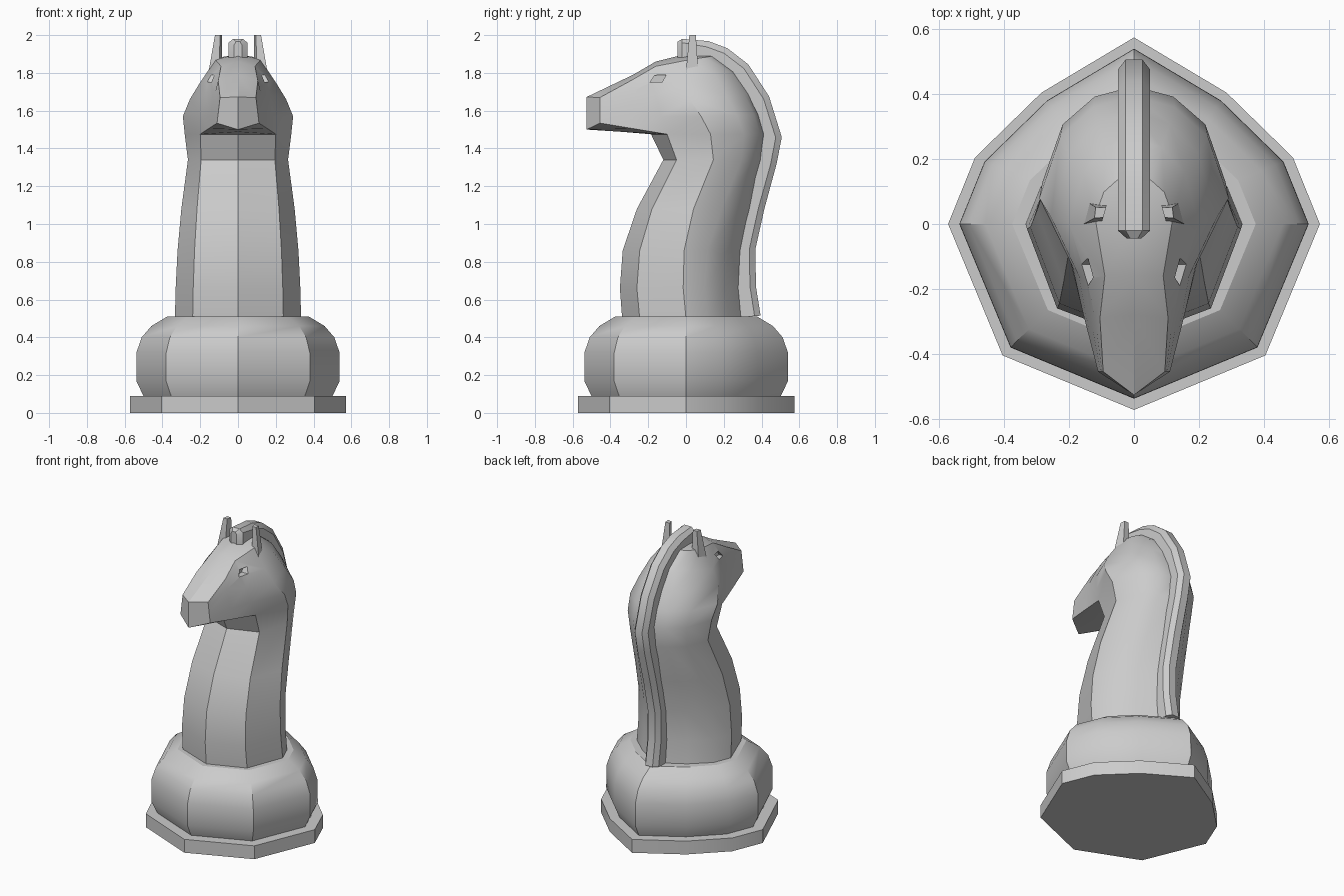
import bpy, bmesh
from mathutils import Vector

if "Cube" in bpy.data.objects:
    bpy.data.objects.remove(bpy.data.objects["Cube"])

# Half outline shared by base and bulge (front to back)
HALF = [(0, -.573), (.405, -.405), (.573, 0), (.49, .205), (.285, .405), (0, .575)]
OUTLINE = HALF + [(-x, y) for x, y in HALF[-2:0:-1]]


def finish(name, bm, angle=30):
    bmesh.ops.remove_doubles(bm, verts=bm.verts, dist=.0005)
    bmesh.ops.dissolve_degenerate(bm, edges=bm.edges, dist=.0005)
    bmesh.ops.recalc_face_normals(bm, faces=bm.faces)
    me = bpy.data.meshes.new(name)
    bm.to_mesh(me)
    bm.free()
    ob = bpy.data.objects.new(name, me)
    bpy.context.collection.objects.link(ob)
    bpy.ops.object.select_all(action='DESELECT')
    ob.select_set(True)
    bpy.context.view_layer.objects.active = ob
    if angle:
        bpy.ops.object.shade_smooth_by_angle(angle=angle * 3.14159 / 180)
    return ob


def loft(bm, rings):
    """Closed rings joined by quads, capped at both ends."""
    vs = [[bm.verts.new(p) for p in r] for r in rings]
    n = len(vs[0])
    for a, b in zip(vs, vs[1:]):
        for i in range(n):
            j = (i + 1) % n
            bm.faces.new((a[i], a[j], b[j], b[i]))
    bm.faces.new(vs[0][::-1])
    bm.faces.new(vs[-1])


def sheet(bm, rows):
    """Open grid of quads, mirrored across x."""
    for s in (1, -1):
        vs = [[bm.verts.new((s * p[0], p[1], p[2])) for p in r] for r in rows]
        for a, b in zip(vs, vs[1:]):
            for i in range(min(len(a), len(b)) - 1):
                bm.faces.new((a[i], a[i + 1], b[i + 1], b[i]))


def half_cap(bm, ring):
    for s in (1, -1):
        bm.faces.new([bm.verts.new((s * p[0], p[1], p[2])) for p in ring])


def turned(name, levels):
    bm = bmesh.new()
    loft(bm, [[(x * s, y * s, z) for x, y in OUTLINE] for s, z in levels])
    return finish(name, bm)


# Foot slab and rounded bulge
turned("base_slab", [(1, 0), (1, .09)])
turned("base_bulge", [(.87, .085), (.94, .17), (.938, .32), (.89, .40), (.80, .46), (.655, .51)])

# Neck levels: z, front y, corner x, corner y, side x, side y, back y
NECK = [(.50, -.338, .24, -.245, .334, .0, .32),
        (.66, -.35, .237, -.26, .33, -.015, .305),
        (.86, -.335, .23, -.245, .32, -.01, .315),
        (1.08, -.26, .217, -.18, .30, .04, .36),
        (1.34, -.12, .195, -.05, .265, .145, .41),
        (1.475, -.185, .20, -.10, .282, .13, .425)]
# Seam between face and skull, from crown to jaw, with matching nape points (y, z)
SEAM = [(0, 0, 1.90), (.12, .02, 1.87), (.20, 0, 1.75), (.255, .02, 1.66), (.292, .08, 1.57), (.282, .13, 1.475)]
NAPE = [(0, 1.90), (.15, 1.89), (.265, 1.81), (.345, 1.69), (.395, 1.58), (.425, 1.475)]


def back_arc(side, by, bz, round_):
    """Curve from the side edge round to the nape."""
    sx, sy, sz = side
    neck, skull = ((.86, .36), (.5, .7)), ((.78, .60), (.43, .89))
    arc = [(1, 0)] + [(p[0] + (q[0] - p[0]) * round_, p[1] + (q[1] - p[1]) * round_)
                      for p, q in zip(neck, skull)] + [(0, 1)]
    return [(sx * a, sy + (by - sy) * b, sz + (bz - sz) * b) for a, b in arc]


# Neck and head in one skin
bm = bmesh.new()
front = [[(0, f, z), (cx, cy, z), (sx, sy, z)] for z, f, cx, cy, sx, sy, b in NECK]
back = [back_arc((sx, sy, z), b, z, min(1, max(0, (z - .8) / .65))) for z, f, cx, cy, sx, sy, b in NECK]
back[-1] = back_arc(SEAM[5], *NAPE[5], 1)
sheet(bm, front)
sheet(bm, back)
sheet(bm, [back_arc(s, *n, 1) for s, n in zip(SEAM, NAPE)])
half_cap(bm, front[0] + back[0][1:])
brow = [(0, -.16, 1.86), (.09, -.16, 1.835), (.145, -.17, 1.76), (.17, -.16, 1.68),
        (.19, -.13, 1.57), (.20, -.10, 1.475), (0, -.185, 1.475)]
nose = [(0, -.28, 1.79), (.105, -.29, 1.76), (.12, -.29, 1.70), (.134, -.29, 1.64),
        (.147, -.285, 1.575), (.156, -.28, 1.505), (0, -.34, 1.488)]
muzzle = [(0, -.527, 1.672)] + [(.095 + .004 * i, -.455, 1.67 - .034 * i) for i in range(5)] + [(0, -.527, 1.50)]
sheet(bm, [SEAM, brow, nose, muzzle])
half_cap(bm, muzzle)
body = finish("neck_and_head", bm, 0)

# Shallow slanted eye recesses
bm = bmesh.new()
eye = [(-.19, 1.75), (-.125, 1.753), (-.105, 1.79), (-.165, 1.787)]
for s in (1, -1):
    loft(bm, [[(s * x, y, z) for y, z in eye] for x in (.115, .25)])
cutter = finish("eye_cutter", bm, 0)
cutter.hide_render = True
bpy.context.view_layer.objects.active = body
mod = body.modifiers.new("eyes", 'BOOLEAN')
mod.operation, mod.object, mod.solver = 'DIFFERENCE', cutter, 'EXACT'
bpy.ops.object.modifier_apply(modifier="eyes")
bpy.data.objects.remove(cutter)
bpy.ops.object.select_all(action='DESELECT')
body.select_set(True)
bpy.ops.object.shade_smooth_by_angle(angle=.5236)

# Mane: bevelled strip swept along the nape; outer edge and inner edge (y, z)
OUTER = [(.395, .515), (.37, .67), (.368, .87), (.415, 1.08), (.48, 1.32), (.507, 1.46), (.44, 1.675),
         (.33, 1.845), (.22, 1.93), (.12, 1.968), (-.02, 1.98), (-.045, 1.965)]
INNER = [(.27, .505), (.25, .68), (.26, .87), (.31, 1.09), (.36, 1.31), (.38, 1.45), (.32, 1.62),
         (.24, 1.76), (.15, 1.83), (.08, 1.85), (-.02, 1.86), (-.045, 1.86)]
bm = bmesh.new()
rings = []
for i, (o, n) in enumerate(zip(OUTER, INNER)):
    w = .022 if i == len(OUTER) - 1 else .05
    o, n = Vector(o), Vector(n)
    d = (o - n).normalized()
    m = o - d * (.02 if i > 9 else .032)
    rings.append([(w, *n), (w, *m), (w * .52, *o), (-w * .52, *o), (-w, *m), (-w, *n)])
loft(bm, rings)
finish("mane", bm)

# Ears: thin tapered prongs
for s, side in ((1, "right"), (-1, "left")):
    bm = bmesh.new()
    low = [(.155, 0), (.10, .005), (.085, .06), (.14, .065)]
    top = [(.122, .018), (.095, .02), (.086, .05), (.118, .052)]
    loft(bm, [[(s * x, y, 1.81) for x, y in low], [(s * x, y, 2.0) for x, y in top]])
    finish("ear_" + side, bm)
